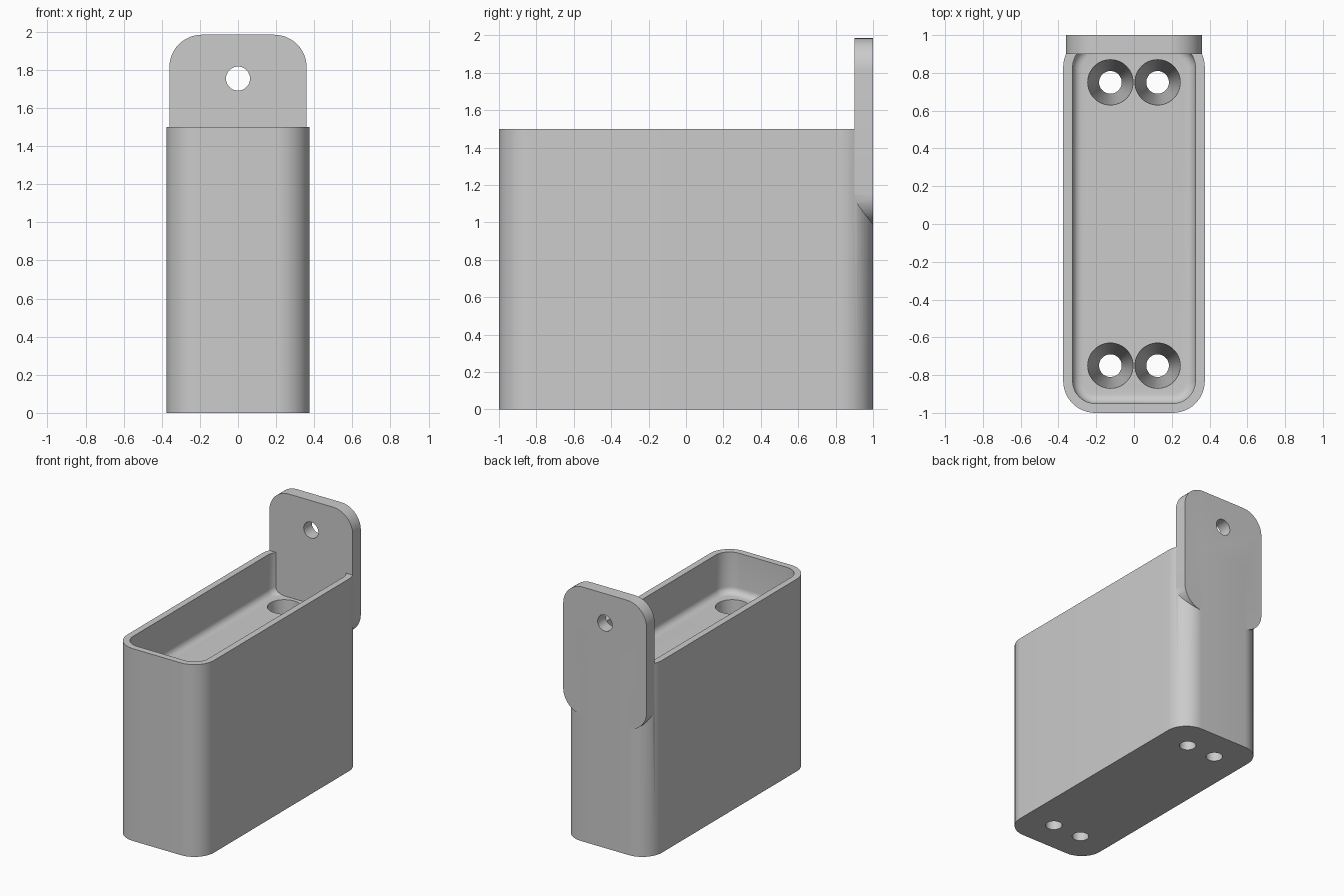
import bpy, bmesh, math
from mathutils import Matrix

old = bpy.data.objects.get("Cube")
if old:
    bpy.data.objects.remove(old)

grey = bpy.data.materials.new("light_grey")
grey.use_nodes = True
colour = (0.6, 0.6, 0.6, 1)
grey.diffuse_color = colour
grey.node_tree.nodes["Principled BSDF"].inputs["Base Color"].default_value = colour


def rounded_rect(hx, hy, r, steps=12):
    """Counter-clockwise outline of a rectangle with rounded corners."""
    pts = []
    for i, (sx, sy) in enumerate([(1, 1), (-1, 1), (-1, -1), (1, -1)]):
        for k in range(steps + 1):
            a = math.pi / 2 * (i + k / steps)
            pts.append((sx * (hx - r) + r * math.cos(a), sy * (hy - r) + r * math.sin(a)))
    return pts


def circle(r, steps=48):
    return [(r * math.cos(2 * math.pi * k / steps), r * math.sin(2 * math.pi * k / steps))
            for k in range(steps)]


def loft(name, rings, matrix=Matrix()):
    """Closed solid through a list of (outline, z), bottom to top."""
    bm = bmesh.new()
    loops = [[bm.verts.new((x, y, z)) for x, y in pts] for pts, z in rings]
    for low, high in zip(loops, loops[1:]):
        for i in range(len(low)):
            j = (i + 1) % len(low)
            bm.faces.new((low[i], low[j], high[j], high[i]))
    bm.faces.new(loops[0][::-1])
    bm.faces.new(loops[-1])
    bm.transform(matrix)
    mesh = bpy.data.meshes.new(name)
    bm.to_mesh(mesh)
    bm.free()
    mesh.materials.append(grey)
    obj = bpy.data.objects.new(name, mesh)
    bpy.context.collection.objects.link(obj)
    return obj


def combine(target, tool, operation):
    """Apply a boolean and remove the tool object."""
    mod = target.modifiers.new(operation, 'BOOLEAN')
    mod.operation = operation
    mod.solver = 'EXACT'
    mod.object = tool
    bpy.context.view_layer.objects.active = target
    bpy.ops.object.modifier_apply(modifier=mod.name)
    bpy.data.objects.remove(tool)


# Main block with rounded vertical corners
outer = rounded_rect(0.375, 1, 0.17)
holder = loft("holder_body", [(outer, 0), (outer, 1.5)])

# Shallow pocket with a filleted floor
floor_z, fillet = 1.18, 0.05
rings = []
for k in range(7):
    a = math.pi / 2 * k / 6
    inset = 0.05 + fillet * (1 - math.sin(a))
    rings.append((rounded_rect(0.375 - inset, 1 - inset, 0.17 - inset),
                  floor_z + fillet * (1 - math.cos(a))))
rings.append((rings[-1][0], 1.7))
combine(holder, loft("pocket_cutter", rings), 'DIFFERENCE')

# Tapered holes down to small drain openings
for x in (-0.125, 0.125):
    for y in (-0.75, 0.75):
        hole = [(circle(0.06), -0.1), (circle(0.06), 0.04),
                (circle(0.12), floor_z), (circle(0.12), 1.3)]
        combine(holder, loft("hole_cutter", hole, Matrix.Translation((x, y, 0))), 'DIFFERENCE')

# Rear mounting plate with a screw hole
upright = Matrix.Rotation(math.pi / 2, 4, 'X')
plate_outline = rounded_rect(0.36, 0.5, 0.17)
plate = loft("mounting_plate", [(plate_outline, 0), (plate_outline, 0.1)],
             Matrix.Translation((0, 1, 1.485)) @ upright)
screw = loft("screw_cutter", [(circle(0.063), 0), (circle(0.063), 0.4)],
             Matrix.Translation((0, 1.2, 1.755)) @ upright)
combine(plate, screw, 'DIFFERENCE')
combine(holder, plate, 'UNION')

# Smooth rounded surfaces, keep edges sharp
bpy.ops.object.select_all(action='DESELECT')
holder.select_set(True)
bpy.context.view_layer.objects.active = holder
bpy.ops.object.shade_smooth_by_angle(angle=math.radians(30))
